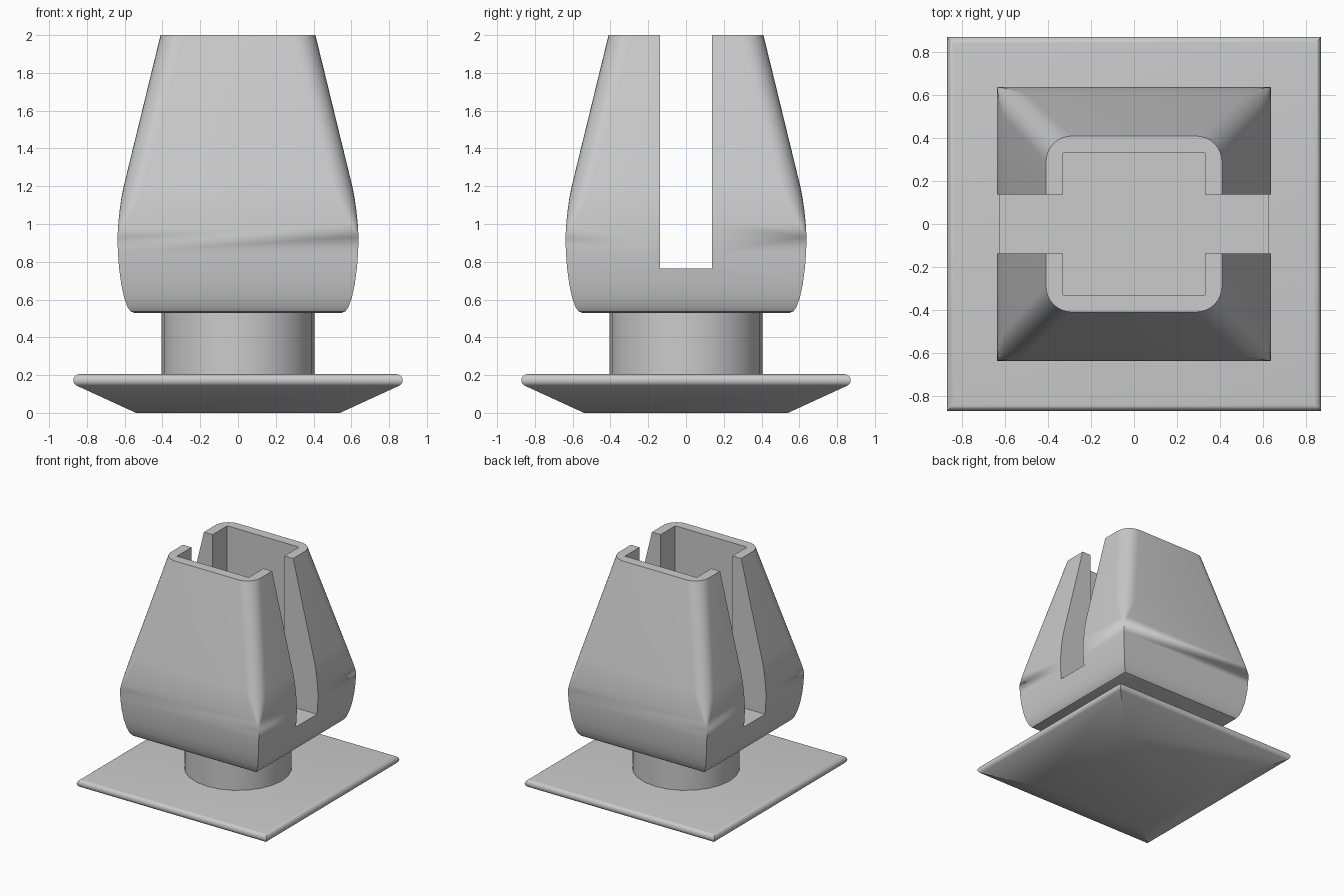
import bpy, bmesh
from math import sin, cos, pi, radians

old = bpy.data.objects.get("Cube")
if old:
    bpy.data.objects.remove(old, do_unlink=True)

grey = bpy.data.materials.new("plain grey")
grey.use_nodes = True
grey.diffuse_color = (0.6, 0.6, 0.6, 1)
grey.node_tree.nodes["Principled BSDF"].inputs["Base Color"].default_value = (0.6, 0.6, 0.6, 1)


def rounded_square(half, radius, steps=8):
    """Counter-clockwise outline of a square with rounded corners."""
    pts = []
    for corner in range(4):
        mid = pi / 4 + corner * pi / 2
        sx, sy = (1 if cos(mid) > 0 else -1), (1 if sin(mid) > 0 else -1)
        for i in range(steps + 1):
            a = corner * pi / 2 + i / steps * pi / 2
            pts.append((sx * (half - radius) + radius * cos(a),
                        sy * (half - radius) + radius * sin(a)))
    return pts


def loft(name, sections):
    """Closed solid through a stack of (outline, height) sections."""
    bm = bmesh.new()
    rings = [[bm.verts.new((x, y, z)) for x, y in outline] for outline, z in sections]
    n = len(rings[0])
    for low, high in zip(rings, rings[1:]):
        for i in range(n):
            j = (i + 1) % n
            bm.faces.new((low[i], low[j], high[j], high[i]))
    bm.faces.new(rings[0][::-1])
    bm.faces.new(rings[-1])
    bmesh.ops.remove_doubles(bm, verts=bm.verts, dist=0.0001)
    bmesh.ops.recalc_face_normals(bm, faces=bm.faces)
    mesh = bpy.data.meshes.new(name)
    bm.to_mesh(mesh)
    bm.free()
    mesh.materials.append(grey)
    obj = bpy.data.objects.new(name, mesh)
    bpy.context.collection.objects.link(obj)
    return obj


def activate(obj):
    bpy.ops.object.select_all(action="DESELECT")
    obj.select_set(True)
    bpy.context.view_layer.objects.active = obj


# Base plate: sloped underside and half-round rim
rim = [(0.84 + 0.032 * cos(a), 0.173 + 0.032 * sin(a))
       for a in (radians(-65 + 155 * i / 8) for i in range(9))]
base = loft("base_plate", [(rounded_square(h, 0), z) for h, z in [(0.54, 0)] + rim])

# Round stem
circle = [(0.405 * cos(i * pi / 12), 0.405 * sin(i * pi / 12)) for i in range(24)]
stem = loft("stem", [(circle, 0.19), (circle, 0.54)])

# Hollow head: bulging below, tapering above, corners rounding off upward
profile = [(0.55, 0.53, 0), (0.568, 0.537, 0), (0.585, 0.56, 0), (0.603, 0.61, 0),
           (0.618, 0.68, 0), (0.63, 0.77, 0), (0.636, 0.85, 0), (0.638, 0.93, 0),
           (0.634, 1.0, 0.035), (0.627, 1.07, 0.07), (0.617, 1.14, 0.095),
           (0.605, 1.2, 0.105), (0.41, 2, 0.12)]
head = loft("head", [(rounded_square(h, r), z) for h, z, r in profile])

# Plus-shaped cutter for the square cavity and the two side slots
c, s, far = 0.33, 0.138, 1
right = [(c, -c), (c, -s), (far, -s), (far, s), (c, s), (c, c)]
plus = right + [(-x, -y) for x, y in right]
cutter = loft("cavity_cutter", [(plus, 0.765), (plus, 2.2)])
cutter.hide_render = True

activate(head)
cut = head.modifiers.new("cavity", "BOOLEAN")
cut.operation = "DIFFERENCE"
cut.solver = "EXACT"
cut.object = cutter
bpy.ops.object.modifier_apply(modifier=cut.name)
bpy.data.objects.remove(cutter, do_unlink=True)

for part in (base, stem, head):
    activate(part)
    bpy.ops.object.shade_smooth_by_angle(angle=radians(30))
